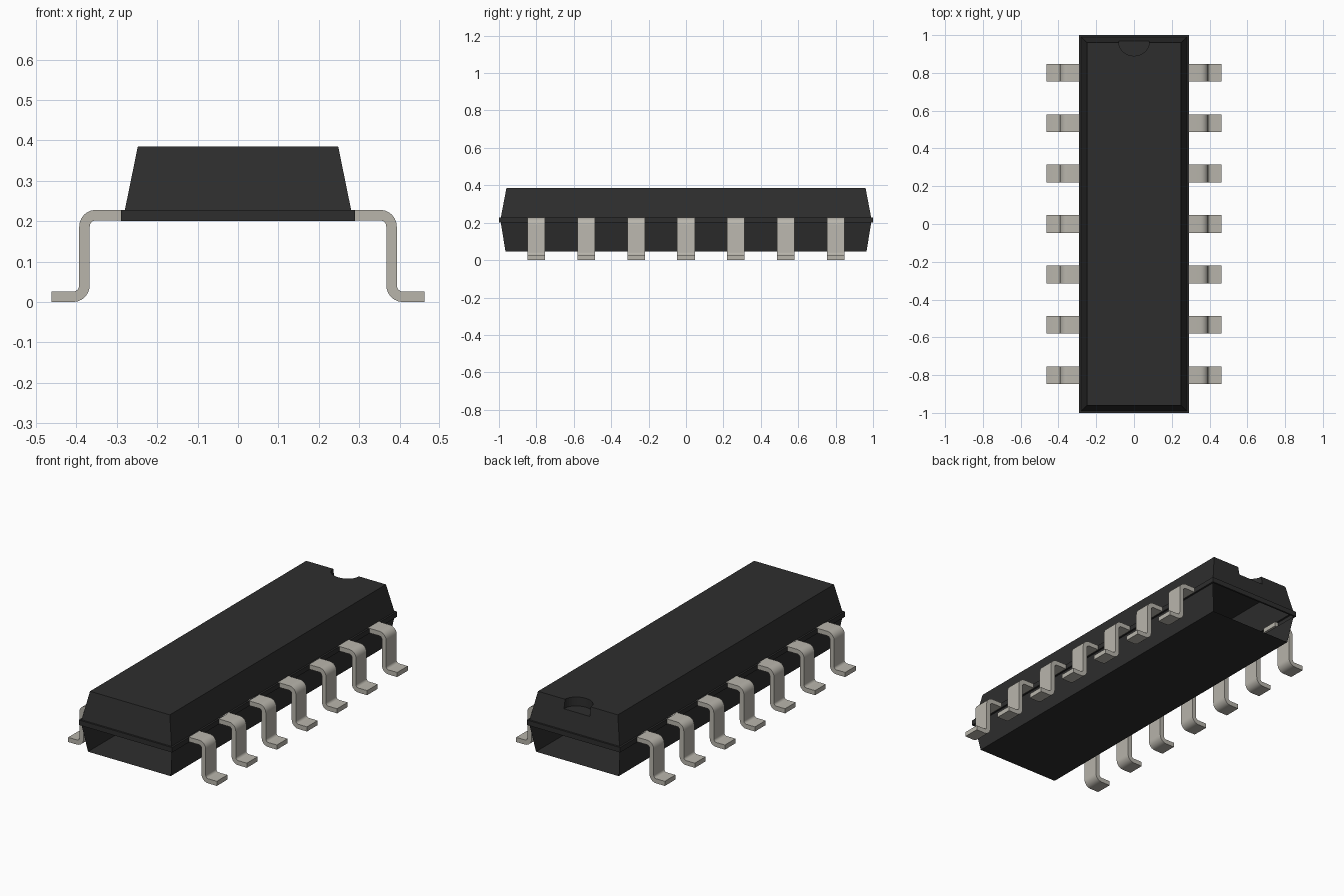
import bpy, bmesh, math

cube = bpy.data.objects.get("Cube")
if cube:
    bpy.data.objects.remove(cube, do_unlink=True)


def material(name, rgb, rough):
    m = bpy.data.materials.new(name)
    m.use_nodes = True
    m.diffuse_color = (*rgb, 1)
    bsdf = next(n for n in m.node_tree.nodes if n.type == 'BSDF_PRINCIPLED')
    bsdf.inputs["Base Color"].default_value = (*rgb, 1)
    bsdf.inputs["Roughness"].default_value = rough
    return m


black = material("black_plastic", (0.027, 0.027, 0.027), 0.6)
metal = material("tinned_metal", (0.48, 0.46, 0.41), 0.5)


def add_object(name, mesh, mat=None):
    if mat:
        mesh.materials.append(mat)
    ob = bpy.data.objects.new(name, mesh)
    bpy.context.collection.objects.link(ob)
    return ob


# Housing: stacked rectangles (half width, half length, height)
rings = [(0.257, 0.965, 0.045), (0.28, 0.99, 0.20), (0.29, 1.0, 0.20),
         (0.29, 1.0, 0.228), (0.28, 0.99, 0.228), (0.248, 0.96, 0.385)]
bm = bmesh.new()
loops = [[bm.verts.new((sx * w, sy * l, z)) for sx, sy in
          ((-1, -1), (1, -1), (1, 1), (-1, 1))] for w, l, z in rings]
bm.faces.new(loops[0][::-1])
for level, (a, b) in enumerate(zip(loops, loops[1:])):
    for i in range(4):
        if level == 0 and i in (0, 2):
            continue                    # lower half is open at both ends
        if level == 4 and i == 2:
            continue                    # notched end is made below
        j = (i + 1) % 4
        bm.faces.new((a[i], a[j], b[j], b[i]))

# Half-round notch in the top edge of the back end
r, top_z, floor_z, top_y = 0.08, 0.385, 0.335, 0.96
lip_y = top_y + 0.03 * (top_z - floor_z) / 0.157
N = 16
arc = [(r * math.cos(math.pi * k / N), top_y - 0.07 * math.sin(math.pi * k / N))
       for k in range(N + 1)]
upper = [bm.verts.new((x, y, top_z)) for x, y in arc]
lower = [bm.verts.new((x, y, floor_z)) for x, y in arc]
lip = [bm.verts.new((s * r, lip_y, floor_z)) for s in (1, -1)]
t, c = loops[5], loops[4]
bm.faces.new([t[0], t[1], t[2]] + upper + [t[3]])
bm.faces.new([c[2], c[3], t[3], upper[-1], lip[1], lip[0], upper[0], t[2]])
for k in range(N):
    bm.faces.new((upper[k], lower[k], lower[k + 1], upper[k + 1]))
bm.faces.new((upper[0], lip[0], lower[0]))
bm.faces.new((upper[-1], lower[-1], lip[1]))
bm.faces.new([lip[0], lip[1]] + lower[::-1])
bmesh.ops.recalc_face_normals(bm, faces=bm.faces)
bm.normal_update()
bm.faces.ensure_lookup_table()
if bm.faces[0].normal.z > 0:
    bmesh.ops.reverse_faces(bm, faces=bm.faces)
mesh = bpy.data.meshes.new("housing")
bm.to_mesh(mesh)
bm.free()
add_object("housing", mesh, black)

# Lead: bent strip as pairs of (outer, inner) profile points
R, r_in, SEG = 0.041, 0.015, 6
pairs = [((0.27, 0.228), (0.27, 0.202))]
for k in range(SEG + 1):                # shoulder bend
    a = math.pi / 2 * (1 - k / SEG)
    pairs.append(tuple((0.352 + q * math.cos(a), 0.187 + q * math.sin(a))
                       for q in (R, r_in)))
for k in range(SEG + 1):                # foot bend
    a = math.pi * (1 + 0.5 * k / SEG)
    pairs.append(tuple((0.408 + q * math.cos(a), 0.041 + q * math.sin(a))
                       for q in (r_in, R)))
pairs.append(((0.462, 0.026), (0.462, 0.0)))

bm = bmesh.new()
half = 0.047
sections = [[bm.verts.new((p[0], y, p[1])) for p, y in
             ((o, -half), (o, half), (i, half), (i, -half))] for o, i in pairs]
for a, b in zip(sections, sections[1:]):
    for i in range(4):
        j = (i + 1) % 4
        bm.faces.new((a[i], a[j], b[j], b[i]))
bm.faces.new(sections[0])
bm.faces.new(sections[-1][::-1])
bmesh.ops.recalc_face_normals(bm, faces=bm.faces)
lead_mesh = bpy.data.meshes.new("lead")
bm.to_mesh(lead_mesh)
bm.free()
lead_mesh.materials.append(metal)

# Seven leads on each side
for side, turn in (("left", 0), ("right", math.pi)):
    for n in range(7):
        lead = add_object(f"lead_{side}_{n + 1}", lead_mesh)
        lead.location.y = (n - 3) * 0.267
        lead.rotation_euler.z = turn

# Smooth bends with sharp edges kept
bpy.ops.object.select_all(action='DESELECT')
lead.select_set(True)
bpy.context.view_layer.objects.active = lead
bpy.ops.object.shade_smooth_by_angle(angle=math.radians(35))
